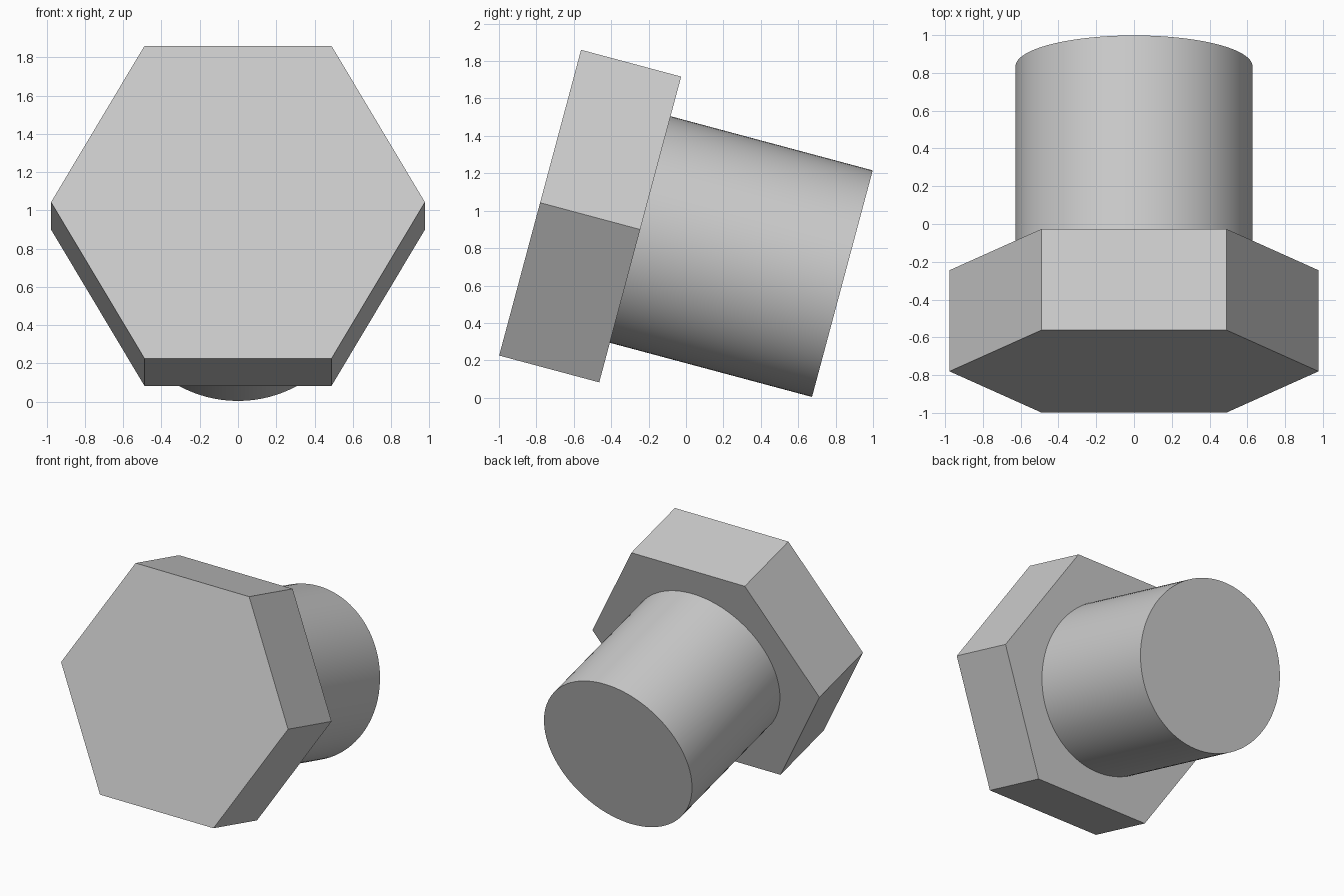
import bpy, bmesh
from math import cos, sin, pi, radians
from mathutils import Matrix

old = bpy.data.objects.get("Cube")
if old:
    bpy.data.objects.remove(old, do_unlink=True)

# Plain grey metal
grey = bpy.data.materials.new("grey metal")
grey.use_nodes = True
colour = (0.6, 0.6, 0.6, 1)
grey.diffuse_color = colour
grey.node_tree.nodes["Principled BSDF"].inputs["Base Color"].default_value = colour

# The bolt axis points backwards and 15 degrees downwards from the head's front
TILT = Matrix.Translation((0, -0.78, 1.043)) @ Matrix.Rotation(radians(-105), 4, 'X')


def prism(name, sides, radius, start, end, open_start=False):
    """Extrude a regular polygon along the bolt axis."""
    bm = bmesh.new()
    ring = [bm.verts.new((radius * cos(2 * pi * i / sides),
                          radius * sin(2 * pi * i / sides), start))
            for i in range(sides)]
    base = bm.faces.new(ring)
    top = bmesh.ops.extrude_face_region(bm, geom=[base], use_keep_orig=True)["geom"]
    bmesh.ops.translate(bm, vec=(0, 0, end - start),
                        verts=[v for v in top if isinstance(v, bmesh.types.BMVert)])
    bmesh.ops.recalc_face_normals(bm, faces=bm.faces[:])
    if open_start:
        bmesh.ops.delete(bm, geom=[base], context='FACES_ONLY')
    bm.transform(TILT)
    mesh = bpy.data.meshes.new(name)
    bm.to_mesh(mesh)
    bm.free()
    mesh.materials.append(grey)
    obj = bpy.data.objects.new(name, mesh)
    bpy.context.collection.objects.link(obj)
    return obj


# Hexagonal head, with corners to the left and right
prism("hex_head", 6, 0.977, 0, 0.554)

# Smooth round shank
shank = prism("shank", 96, 0.627, 0.554, 1.673, open_start=True)
bpy.ops.object.select_all(action='DESELECT')
shank.select_set(True)
bpy.context.view_layer.objects.active = shank
bpy.ops.object.shade_smooth_by_angle(angle=radians(30))
